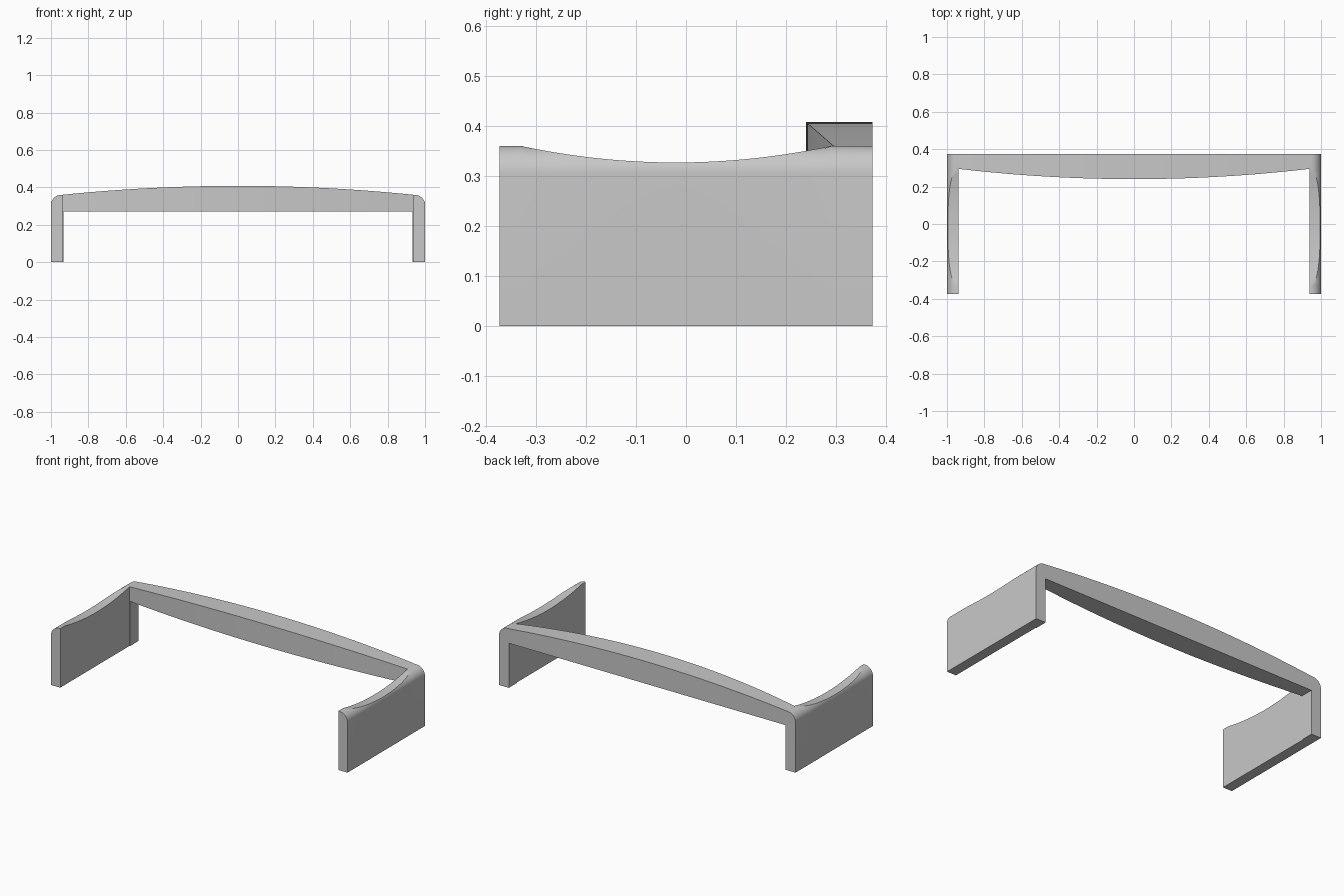
import bpy, bmesh, math

cube = bpy.data.objects.get("Cube")
if cube:
    bpy.data.objects.remove(cube, do_unlink=True)

grey = bpy.data.materials.new("light_grey")
grey.use_nodes = True
colour = (0.58, 0.58, 0.58, 1)
grey.diffuse_color = colour
grey.node_tree.nodes["Principled BSDF"].inputs["Base Color"].default_value = colour

BACK = 0.373      # half depth
TOP = 0.36        # leg height
INNER = 0.938     # inner face of the legs
RADIUS = 0.055    # rounded outer top corner


def loft(name, sections, mirrored=False):
    """Skin a row of equal-length closed cross-sections and cap both ends."""
    bm = bmesh.new()
    rings = [[bm.verts.new(p) for p in s] for s in sections]
    for a, b in zip(rings, rings[1:]):
        for i in range(len(a)):
            j = (i + 1) % len(a)
            bm.faces.new((a[i], a[j], b[j], b[i]))
    bm.faces.new(rings[0])
    bm.faces.new(rings[-1])
    bmesh.ops.recalc_face_normals(bm, faces=bm.faces)
    mesh = bpy.data.meshes.new(name)
    bm.to_mesh(mesh)
    bm.free()
    mesh.materials.append(grey)
    obj = bpy.data.objects.new(name, mesh)
    bpy.context.collection.objects.link(obj)
    if mirrored:
        obj.modifiers.new("mirror", "MIRROR").use_mirror_merge = False
    bpy.ops.object.select_all(action="DESELECT")
    obj.select_set(True)
    bpy.context.view_layer.objects.active = obj
    bpy.ops.object.shade_smooth_by_angle(angle=math.radians(25))
    return obj


# Side legs: rounded outer corner, top scooped out along the depth
def leg_section(y):
    u = (y + 0.02) / 0.31
    top = min(TOP, 0.327 + 0.033 * u * u)
    low = TOP - RADIUS
    end = math.asin(min(1, (top - low) / RADIUS))
    arc = [(1 - RADIUS + RADIUS * math.cos(end * k / 10), y,
            low + RADIUS * math.sin(end * k / 10)) for k in range(11)]
    return [(INNER, y, 0), (1, y, 0)] + arc + [(INNER, y, top)]


scoop = [-0.33 + 0.62 * i / 32 for i in range(33)]
loft("side_legs", [leg_section(y) for y in [-BACK] + scoop + [BACK]], True)


# Rear posts: slightly thicker strip where the beam meets each leg
def post_section(z):
    return [(x, y, z) for x, y in ((0.934, 0.295), (0.95, 0.295),
                                   (0.95, BACK), (0.934, BACK))]


loft("rear_posts", [post_section(0), post_section(0.3)], True)


# Cross beam: arched on top and bowed toward the front
def beam_section(x):
    t = (x / 0.94) ** 2
    front, top = 0.24 + 0.055 * t, 0.408 - 0.048 * t
    return [(x, BACK, 0.272), (x, front, 0.272), (x, front, TOP - 0.001),
            (x, front, top), (x, BACK, top)]


loft("cross_beam", [beam_section(0.94 * i / 24) for i in range(-24, 25)])
